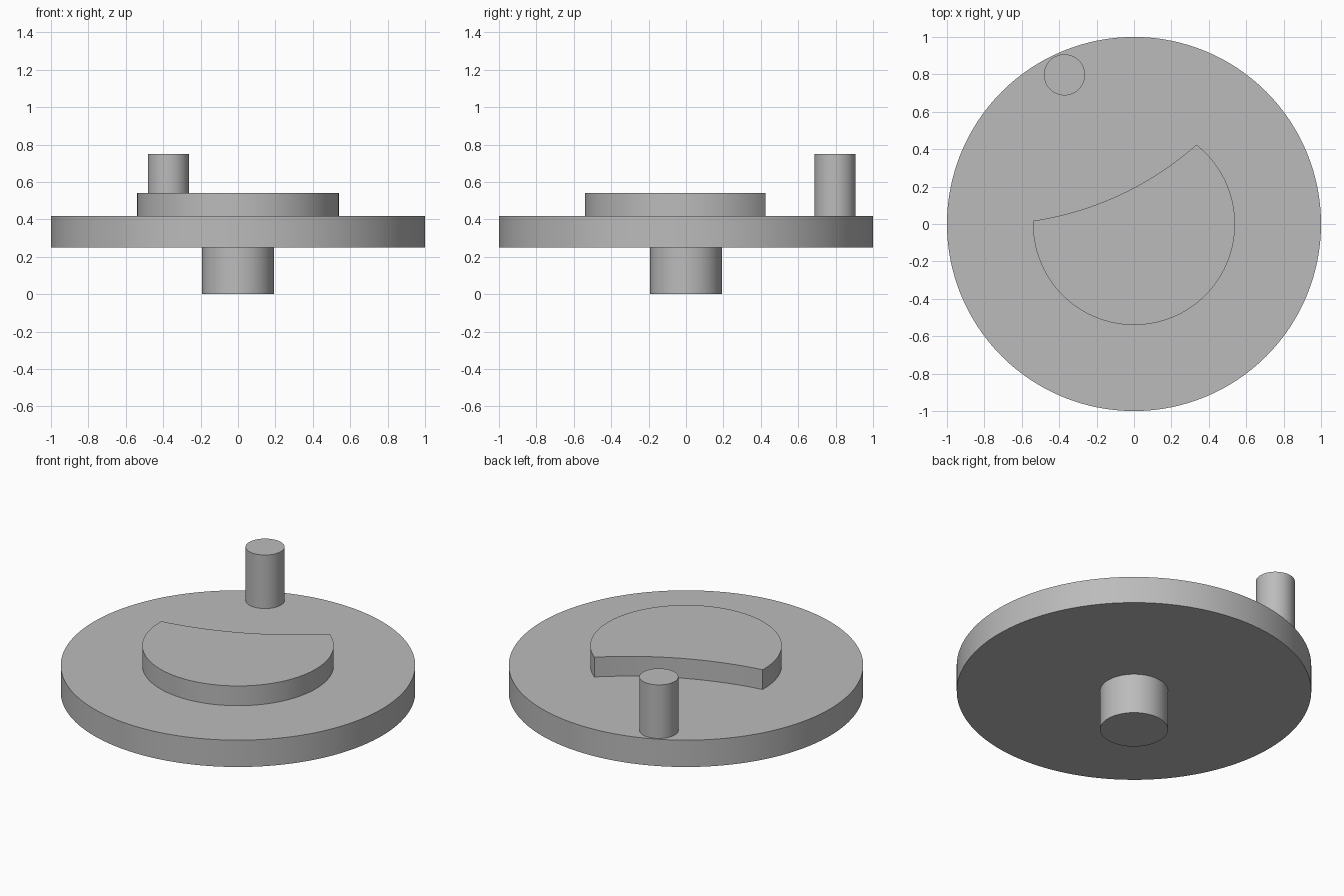
import bpy, bmesh, math

old = bpy.data.objects.get("Cube")
if old:
    bpy.data.objects.remove(old, do_unlink=True)

grey = bpy.data.materials.new("plain_grey")
grey.use_nodes = True
GREY = (0.5, 0.5, 0.5, 1)
grey.diffuse_color = GREY
grey.node_tree.nodes["Principled BSDF"].inputs["Base Color"].default_value = GREY


def arc(cx, cy, r, start, end, n):
    """Points along an arc, angles in degrees, both ends included."""
    angles = [math.radians(start + (end - start) * i / n) for i in range(n + 1)]
    return [(cx + r * math.cos(a), cy + r * math.sin(a)) for a in angles]


def prism(name, outline, z0, z1):
    """Extrude a closed outline from z0 up to z1."""
    bm = bmesh.new()
    base = bm.faces.new([bm.verts.new((x, y, z0)) for x, y in outline])
    top = bmesh.ops.extrude_face_region(bm, geom=[base], use_keep_orig=True)
    verts = [g for g in top["geom"] if isinstance(g, bmesh.types.BMVert)]
    bmesh.ops.translate(bm, verts=verts, vec=(0, 0, z1 - z0))
    bmesh.ops.recalc_face_normals(bm, faces=bm.faces)
    mesh = bpy.data.meshes.new(name)
    bm.to_mesh(mesh)
    bm.free()
    mesh.materials.append(grey)
    obj = bpy.data.objects.new(name, mesh)
    bpy.context.collection.objects.link(obj)
    bpy.ops.object.select_all(action="DESELECT")
    obj.select_set(True)
    bpy.context.view_layer.objects.active = obj
    bpy.ops.object.shade_smooth_by_angle(angle=math.radians(30))
    return obj


def cylinder(name, x, y, r, z0, z1, n):
    return prism(name, arc(x, y, r, 0, 360, n)[:-1], z0, z1)


# Shaft, disc and drive pin
cylinder("shaft", 0, 0, 0.192, 0, 0.25, 64)
cylinder("disc", 0, 0, 1.0, 0.25, 0.417, 128)
pin_angle = math.radians(115)
cylinder("drive_pin", 0.88 * math.cos(pin_angle), 0.88 * math.sin(pin_angle),
         0.11, 0.417, 0.75, 48)

# Locking cam: a disc with a shallow concave cut facing the pin
half_gap, cam_r, cut_r = 63.2, 0.54, 1.69
half_chord = cam_r * math.sin(math.radians(half_gap))
half_cut = math.degrees(math.asin(half_chord / cut_r))
cut_dist = (cam_r * math.cos(math.radians(half_gap))
            + cut_r * math.cos(math.radians(half_cut)))
rim = arc(0, 0, cam_r, 115 + half_gap, 475 - half_gap, 80)
cut = arc(cut_dist * math.cos(pin_angle), cut_dist * math.sin(pin_angle), cut_r,
          295 + half_cut, 295 - half_cut, 24)
prism("locking_cam", rim + cut[1:-1], 0.417, 0.54)
